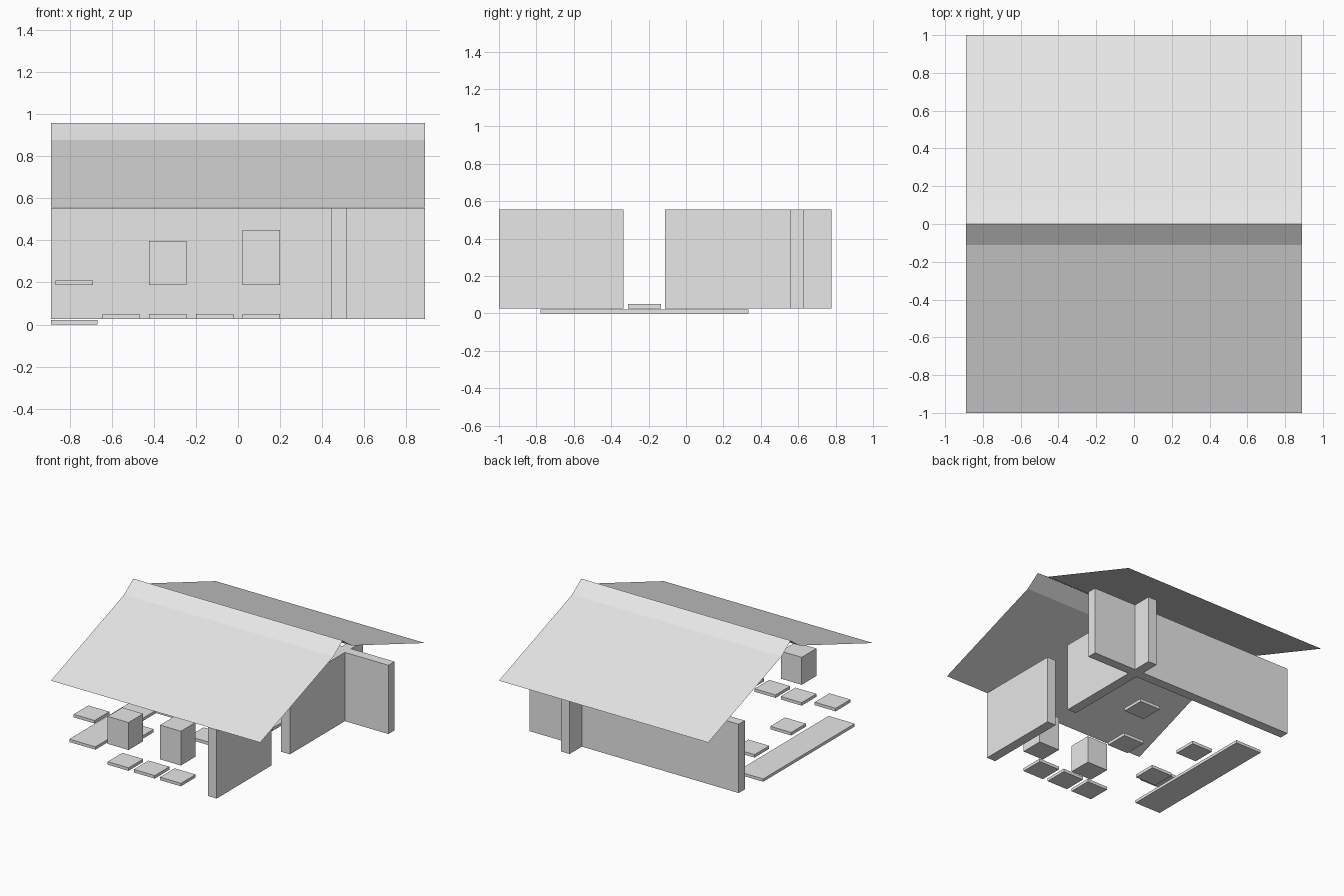
import bpy
import bmesh

if "Cube" in bpy.data.objects:
    bpy.data.objects.remove(bpy.data.objects["Cube"])

grey = bpy.data.materials.new("plain_grey")
grey.diffuse_color = (0.8, 0.8, 0.8, 1)
grey.use_nodes = True
grey.node_tree.nodes["Principled BSDF"].inputs["Base Color"].default_value = grey.diffuse_color


def finish(name, bm):
    mesh = bpy.data.meshes.new(name)
    bmesh.ops.recalc_face_normals(bm, faces=bm.faces)
    # Open sheets must face upwards
    if any(e.is_boundary for e in bm.edges) and sum(f.normal.z for f in bm.faces) < 0:
        bmesh.ops.reverse_faces(bm, faces=bm.faces)
    bm.to_mesh(mesh)
    bm.free()
    mesh.materials.append(grey)
    obj = bpy.data.objects.new(name, mesh)
    bpy.context.collection.objects.link(obj)
    return obj


def box(name, x, y, z):
    """Box from (low, high) ranges along each axis."""
    bm = bmesh.new()
    bmesh.ops.create_cube(bm, size=1)
    for v in bm.verts:
        for axis, (low, high) in enumerate((x, y, z)):
            v.co[axis] = low if v.co[axis] < 0 else high
    return finish(name, bm)


# Layout grid: one cell is 2/9 wide, pads fill 80 percent of a cell
CELL = 2 / 9
PAD = 0.8 * CELL


def pad(name, col, row, z):
    x, y = -0.867 + col * CELL, -0.978 + row * CELL
    return box(name, (x, x + PAD), (y, y + PAD), z)


# Thin gable roof with a steeper strip along the ridge
profile = [(-1, 0.556), (-0.111, 0.877), (0, 0.957), (0.111, 0.877), (1, 0.556)]
bm = bmesh.new()
rows = [[bm.verts.new((x, y, z)) for x in (-0.889, 0.889)] for y, z in profile]
for a, b in zip(rows, rows[1:]):
    bm.faces.new((a[0], a[1], b[1], b[0]))
finish("roof", bm)

# Walls
WALL_Z = (0.027, 0.555)
box("front_side_wall", (0.444, 0.519), (-1, -0.333), WALL_Z)
box("rear_side_wall", (0.444, 0.519), (-0.111, 0.778), WALL_Z)
box("back_wall", (-0.889, 0.889), (0.556, 0.63), WALL_Z)

# Long entrance step
box("entrance_step", (-0.889, -0.667), (-0.778, 0.333), (0, 0.022))

# Floor pads, given as column and row on the grid
for i, (col, row) in enumerate([(2, 0), (3, 0), (4, 0), (1, 2), (3, 3), (1, 4), (4, 5)]):
    pad(f"floor_pad_{i + 1}", col, row, (0.027, 0.05))

# Raised shelf and two hanging cabinets
pad("raised_shelf", 0, 1, (0.187, 0.21))
pad("low_cabinet", 2, 0, (0.187, 0.398))
pad("tall_cabinet", 4, 0, (0.187, 0.45))
